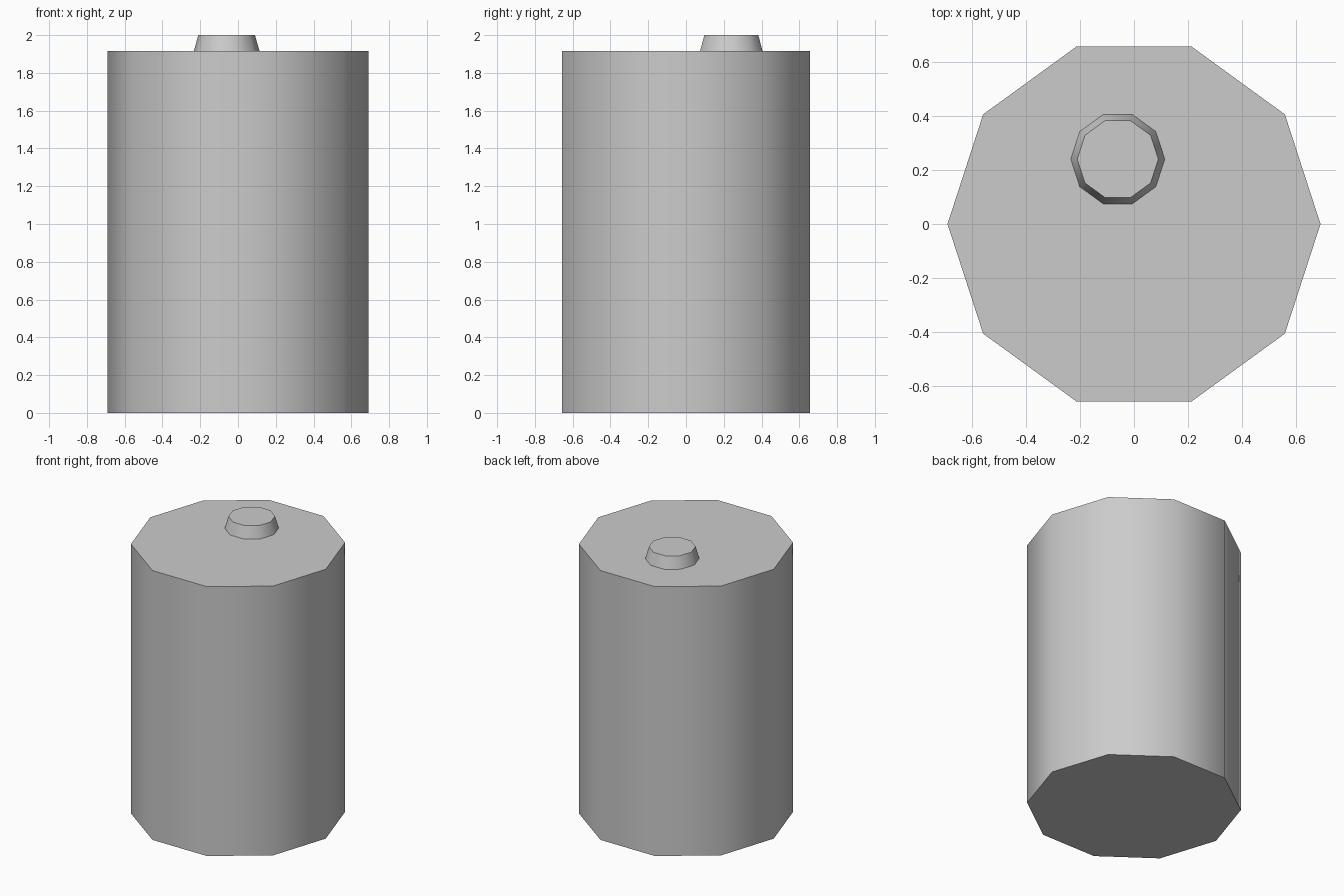
import bpy
import math

cube = bpy.data.objects.get("Cube")
if cube:
    bpy.data.objects.remove(cube, do_unlink=True)

SIDES = 10
BODY_TOP = 1.915

grey = bpy.data.materials.new("plain_grey")
grey.use_nodes = True
colour = (0.6, 0.6, 0.6, 1.0)
grey.diffuse_color = colour
grey.node_tree.nodes["Principled BSDF"].inputs["Base Color"].default_value = colour


def ring(radius, centre, z):
    """Corners of a regular polygon with one corner on +x."""
    step = math.tau / SIDES
    return [(centre[0] + radius * math.cos(i * step),
             centre[1] + radius * math.sin(i * step), z) for i in range(SIDES)]


def drum(name, centre, r_low, r_high, z_low, z_high):
    """Closed tapered prism with smooth walls and sharp rims."""
    verts = ring(r_low, centre, z_low) + ring(r_high, centre, z_high)
    faces = [(i, (i + 1) % SIDES, (i + 1) % SIDES + SIDES, i + SIDES)
             for i in range(SIDES)]
    faces.append(tuple(reversed(range(SIDES))))
    faces.append(tuple(range(SIDES, 2 * SIDES)))
    mesh = bpy.data.meshes.new(name)
    mesh.from_pydata(verts, [], faces)
    mesh.materials.append(grey)
    obj = bpy.data.objects.new(name, mesh)
    bpy.context.collection.objects.link(obj)
    bpy.ops.object.select_all(action="DESELECT")
    obj.select_set(True)
    bpy.context.view_layer.objects.active = obj
    bpy.ops.object.shade_smooth_by_angle(angle=math.radians(50))
    return obj


# Main drum
drum("body", (0, 0), 0.69, 0.69, 0, BODY_TOP)

# Off-centre tapered filler cap
drum("filler_cap", (-0.06, 0.24), 0.174, 0.15, BODY_TOP, 2.0)
